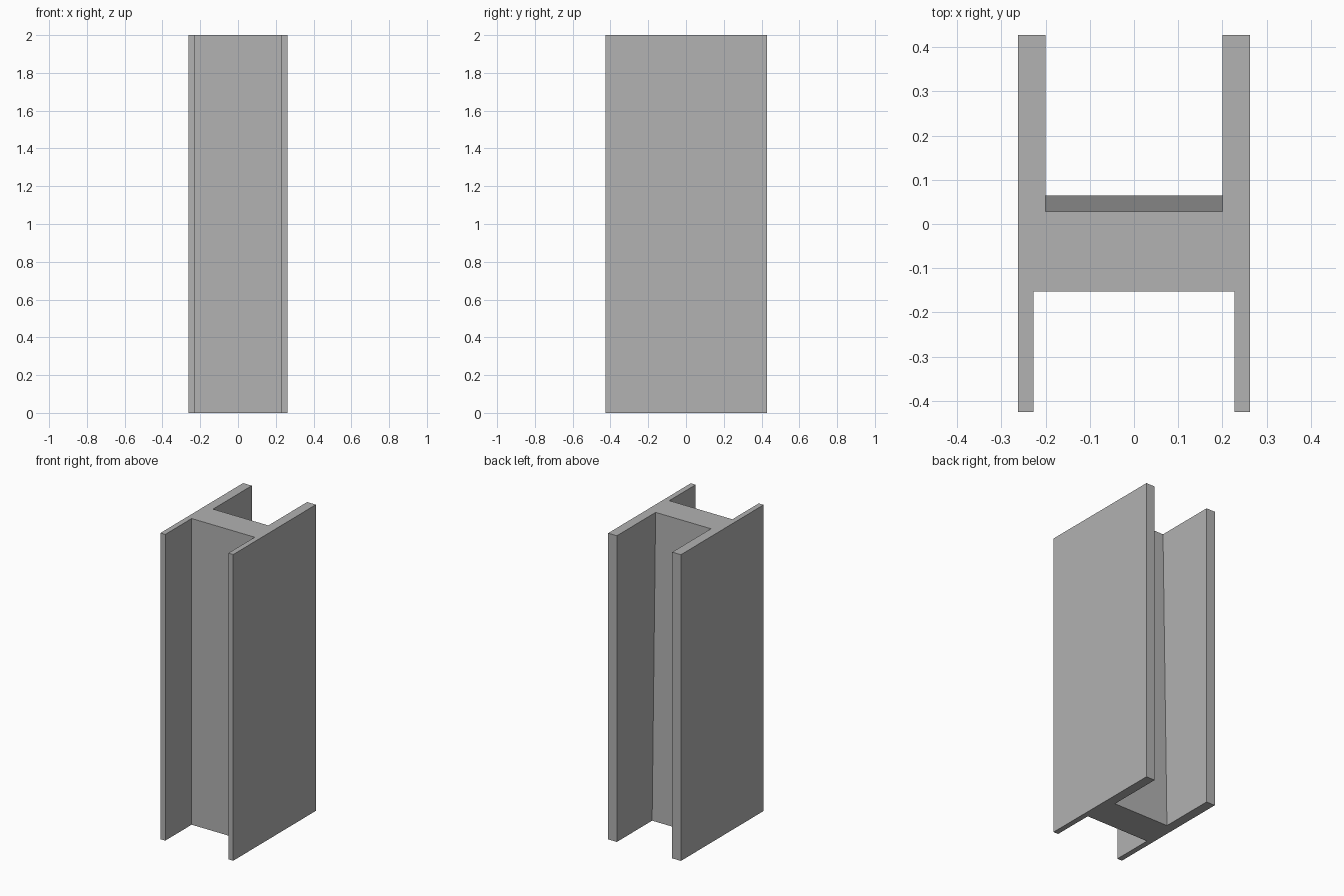
import bpy
import bmesh

cube = bpy.data.objects.get("Cube")
if cube:
    bpy.data.objects.remove(cube, do_unlink=True)

# Plain grey material
grey = bpy.data.materials.new("plain grey")
grey.use_nodes = True
colour = (0.445, 0.445, 0.445, 1)
grey.diffuse_color = colour
grey.node_tree.nodes["Principled BSDF"].inputs["Base Color"].default_value = colour

HEIGHT = 2.0
OUTER = 0.263          # outer face of the flanges
FRONT_INNER = 0.228    # thin front lips
BACK_INNER = 0.2       # thick back lips
FRONT, BACK = -0.425, 0.428
WEB_FRONT = -0.153
WEB_BACK_BOTTOM, WEB_BACK_TOP = 0.064, 0.028


def h_section(bm, z, web_back):
    """Ring of vertices for the H-shaped section at one height."""
    half = [(FRONT_INNER, WEB_FRONT), (FRONT_INNER, FRONT), (OUTER, FRONT),
            (OUTER, BACK), (BACK_INNER, BACK), (BACK_INNER, web_back)]
    outline = half + [(-x, y) for x, y in reversed(half)]
    return [bm.verts.new((x, y, z)) for x, y in outline]


# H beam: the back of the web leans forward towards the top
bm = bmesh.new()
bottom = h_section(bm, 0, WEB_BACK_BOTTOM)
top = h_section(bm, HEIGHT, WEB_BACK_TOP)
bm.faces.new(list(reversed(bottom)))
bm.faces.new(top)
for i in range(len(bottom)):
    j = (i + 1) % len(bottom)
    bm.faces.new((bottom[i], bottom[j], top[j], top[i]))
bmesh.ops.recalc_face_normals(bm, faces=bm.faces[:])

mesh = bpy.data.meshes.new("h_beam")
bm.to_mesh(mesh)
bm.free()
mesh.materials.append(grey)
bpy.context.collection.objects.link(bpy.data.objects.new("h_beam", mesh))
